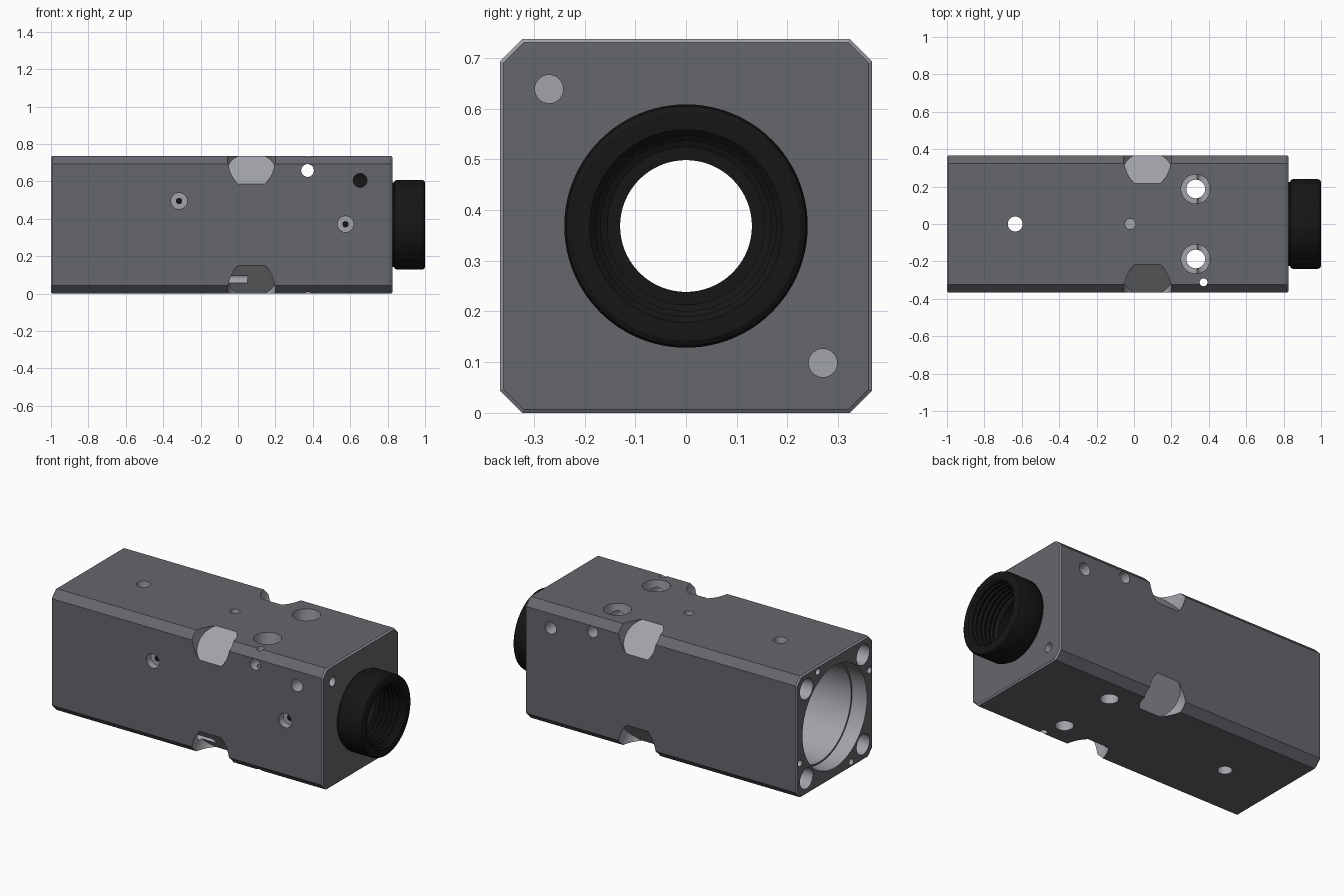
import bpy, bmesh, math
from mathutils import Vector, Matrix

if "Cube" in bpy.data.objects:
    bpy.data.objects.remove(bpy.data.objects["Cube"])

ZC = 0.3685          # height of the long axis
HY, CH = 0.367, 0.044


def material(name, c):
    m = bpy.data.materials.new(name)
    m.diffuse_color = (*c, 1)
    m.use_nodes = True
    m.node_tree.nodes["Principled BSDF"].inputs["Base Color"].default_value = m.diffuse_color
    return m


shell_mat = material("dark_anodised", (0.13, 0.135, 0.15))
bare_mat = material("bare_metal", (0.36, 0.37, 0.4))
black_mat = material("black", (0.008, 0.008, 0.008))


def add_object(name, bm, *mats):
    bmesh.ops.recalc_face_normals(bm, faces=bm.faces)
    me = bpy.data.meshes.new(name)
    bm.to_mesh(me)
    bm.free()
    ob = bpy.data.objects.new(name, me)
    bpy.context.collection.objects.link(ob)
    for m in mats:
        me.materials.append(m)
    return ob


def smooth(ob):
    bpy.ops.object.select_all(action='DESELECT')
    ob.select_set(True)
    bpy.context.view_layer.objects.active = ob
    bpy.ops.object.shade_smooth_by_angle(angle=math.radians(30))


def rod(name, a, b, r, seg=32, mat=black_mat):
    """Cylinder from a to b; z is measured from the long axis."""
    a, b = Vector(a), Vector(b)
    rot = (b - a).to_track_quat('Z', 'Y').to_matrix().to_4x4()
    place = Matrix.Translation((a + b) / 2 + Vector((0, 0, ZC))) @ rot
    bm = bmesh.new()
    bmesh.ops.create_cone(bm, cap_ends=True, segments=seg, radius1=r, radius2=r,
                          depth=(b - a).length, matrix=place)
    return add_object(name, bm, mat)


# Housing: chamfered square profile pushed along x, with fine end bevels
h, c = HY, HY - CH
prof = [(c, -h), (h, -c), (h, c), (c, h), (-c, h), (-h, c), (-h, -c), (-c, -h)]
bm = bmesh.new()
face = bm.faces.new([bm.verts.new((-1, y, z * ZC / h + ZC)) for y, z in prof])
ext = bmesh.ops.extrude_face_region(bm, geom=[face])
bmesh.ops.translate(bm, vec=(1.825, 0, 0),
                    verts=[v for v in ext["geom"] if isinstance(v, bmesh.types.BMVert)])
ends = [e for e in bm.edges if abs(e.verts[0].co.x - e.verts[1].co.x) < 1e-4]
bmesh.ops.bevel(bm, geom=ends, offset=0.007, segments=1, affect='EDGES')
housing = add_object("housing", bm, shell_mat, bare_mat)

cuts = []   # (start, end, radius, sides)


def cut(a, b, r, seg=32):
    cuts.append((a, b, r, seg))


# Main bore, its mouth step, and the seat of the nose barrel
cut((-1.1, 0, 0), (-0.2, 0, 0), 0.30, 96)
cut((-1.1, 0, 0), (-0.9, 0, 0), 0.31, 96)
cut((-0.3, 0, 0), (0.9, 0, 0), 0.13, 64)
cut((0.5, 0, 0), (0.8, 0, 0), 0.278, 96)
cut((0.75, 0, 0), (0.9, 0, 0), 0.227, 96)

# Corner notches, and the corner holes in the rear face
k = math.sqrt(0.5)
for sy in (1, -1):
    for sz in (1, -1):
        n = [0.413 * k, 0.75 * k]
        cut((0.072, sy * n[0], sz * n[0]), (0.072, sy * n[1], sz * n[1]), 0.128, 64)
        cut((-1.1, sy * 0.272, sz * 0.272), (-0.75, sy * 0.272, sz * 0.272), 0.062)
cut((-0.9, -0.285, -0.285), (0.05, -0.285, -0.285), 0.028)
for y, z in ((0.16, 0.335), (-0.335, 0.155), (-0.16, -0.335), (0.335, -0.155)):
    cut((-1.1, y, z), (-0.9, y, z), 0.02, 24)

# Dowel holes in the nose end
for s in (1, -1):
    cut((0.7, -s * 0.27, s * 0.27), (0.9, -s * 0.27, s * 0.27), 0.028)

# Vertical holes
cut((-0.635, 0, -0.5), (-0.635, 0, 0.5), 0.04)
cut((-0.02, 0, 0.25), (-0.02, 0, 0.5), 0.028)
cut((0.372, -0.312, -0.5), (0.372, -0.312, 0.5), 0.021, 24)
for s in (1, -1):
    cut((0.33, s * 0.187, -0.5), (0.33, s * 0.187, 0.5), 0.05)
    cut((0.33, s * 0.187, 0.29), (0.33, s * 0.187, 0.5), 0.078, 48)

# Cross holes from front to back, and the stepped front holes
cut((0.372, -0.5, 0.29), (0.372, 0.5, 0.29), 0.034)
cut((0.653, -0.5, 0.237), (0.653, 0.5, 0.237), 0.037)
stepped = ((-0.315, 0.127), (0.575, 0.003))
for x, z in stepped:
    cut((x, -0.5, z), (x, -0.325, z), 0.043)

for i, args in enumerate(cuts):
    cutter = rod("cutter", *args)
    cutter.hide_render = True
    mod = housing.modifiers.new("cut", 'BOOLEAN')
    mod.operation, mod.solver, mod.object = 'DIFFERENCE', 'EXACT', cutter
    bpy.context.view_layer.objects.active = housing
    bpy.ops.object.modifier_apply(modifier=mod.name)
    bpy.data.objects.remove(cutter, do_unlink=True)

# Outer skin is dark, machined holes are bare
while len(housing.data.materials) > 2:
    housing.data.materials.pop()
for p in housing.data.polygons:
    x, y, z = p.center
    nx, ny, nz = p.normal
    z -= ZC
    skin = (x * nx > 0.815 or y * ny > 0.355 or z * nz > 0.355
            or y * ny + z * nz > 0.478)
    p.material_index = 0 if skin else 1
smooth(housing)

# Nose barrel: revolved (x, radius) section with internal thread ridges
sec = [(0.503, 0.13), (0.503, 0.275), (0.797, 0.275), (0.797, 0.225), (0.834, 0.225),
       (0.838, 0.235), (0.848, 0.24), (0.983, 0.24), (0.994, 0.236), (1.0, 0.226),
       (1.0, 0.19), (0.988, 0.178)]
for i in range(5):
    x = 0.975 - i * 0.03
    sec += [(x, 0.178), (x - 0.008, 0.168), (x - 0.016, 0.168), (x - 0.024, 0.178)]
sec += [(0.82, 0.155), (0.74, 0.155), (0.74, 0.13)]
bm = bmesh.new()
vs = [bm.verts.new((x, 0, ZC + r)) for x, r in sec]
es = [bm.edges.new((vs[i - 1], vs[i])) for i in range(len(vs))]
bmesh.ops.spin(bm, geom=vs + es, cent=(0, 0, ZC), axis=(1, 0, 0),
               angle=math.tau, steps=96, use_merge=True)
bmesh.ops.remove_doubles(bm, verts=bm.verts, dist=1e-5)
smooth(add_object("nose_barrel", bm, black_mat))

# Pin sockets at the floor of the stepped front holes
for i, (x, z) in enumerate(stepped):
    smooth(rod(f"pin_socket_{i + 1}", (x, -0.327, z), (x, -0.31, z), 0.017, 24))
